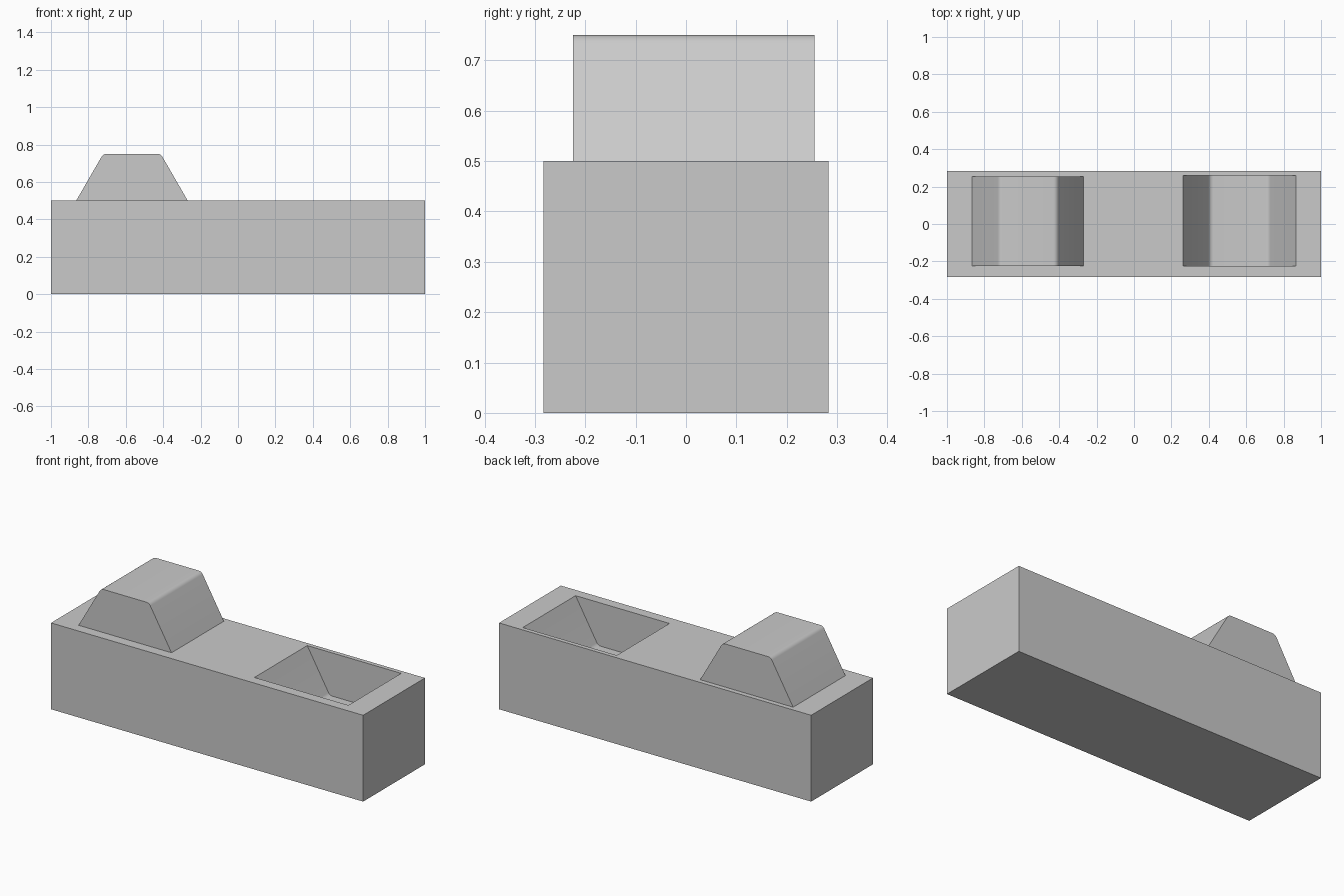
import bpy, bmesh, math

cube = bpy.data.objects.get("Cube")
if cube:
    bpy.data.objects.remove(cube, do_unlink=True)

grey = bpy.data.materials.new("plain grey")
grey.use_nodes = True
colour = (0.59, 0.59, 0.59, 1)
grey.diffuse_color = colour
grey.node_tree.nodes["Principled BSDF"].inputs["Base Color"].default_value = colour

HEIGHT = 0.5    # top of the block
RISE = 0.25     # stud height and socket depth
SLOPE = math.radians(60)
ROUND = 0.03    # rounding radius of the stud's crown
OVERLAP = 0.1   # how far a wedge runs past the block's top


def prism(name, outline, y0, y1):
    """Extrude an x-z outline from y0 to y1."""
    bm = bmesh.new()
    face = bm.faces.new([bm.verts.new((x, y0, z)) for x, z in outline])
    new = bmesh.ops.extrude_face_region(bm, geom=[face])["geom"]
    verts = [v for v in new if isinstance(v, bmesh.types.BMVert)]
    bmesh.ops.translate(bm, verts=verts, vec=(0, y1 - y0, 0))
    bmesh.ops.recalc_face_normals(bm, faces=bm.faces)
    mesh = bpy.data.meshes.new(name)
    bm.to_mesh(mesh)
    bm.free()
    mesh.materials.append(grey)
    obj = bpy.data.objects.new(name, mesh)
    bpy.context.collection.objects.link(obj)
    return obj


def wedge(name, centre, half_base, up, y0, y1):
    """Trapezoid with a rounded crown, pointing up (1) or down (-1)."""
    run = 1 / math.tan(SLOPE)
    half_top = half_base - RISE * run
    foot = half_base + OVERLAP * run
    arc_x = half_top - ROUND * math.tan(SLOPE / 2)
    half = [(foot, -OVERLAP)]
    for i in range(7):
        a = SLOPE * (1 - i / 6)
        half.append((arc_x + ROUND * math.sin(a),
                     RISE - ROUND + ROUND * math.cos(a)))
    outline = half + [(-x, z) for x, z in reversed(half)]
    return prism(name, [(centre + x, HEIGHT + up * z) for x, z in outline], y0, y1)


# Block, raised stud on one end, matching socket in the other
block = prism("connector_block", [(-1, 0), (1, 0), (1, HEIGHT), (-1, HEIGHT)],
              -0.283, 0.283)
stud = wedge("stud", -0.567, 0.298, 1, -0.224, 0.255)
socket = wedge("socket_cutter", 0.564, 0.301, -1, -0.225, 0.258)

bpy.ops.object.select_all(action="DESELECT")
block.select_set(True)
bpy.context.view_layer.objects.active = block
for tool, operation in ((stud, "UNION"), (socket, "DIFFERENCE")):
    mod = block.modifiers.new(tool.name, "BOOLEAN")
    mod.object = tool
    mod.operation = operation
    mod.solver = "EXACT"
    bpy.ops.object.modifier_apply(modifier=mod.name)
    bpy.data.objects.remove(tool, do_unlink=True)

bpy.ops.object.shade_smooth_by_angle(angle=math.radians(30))
